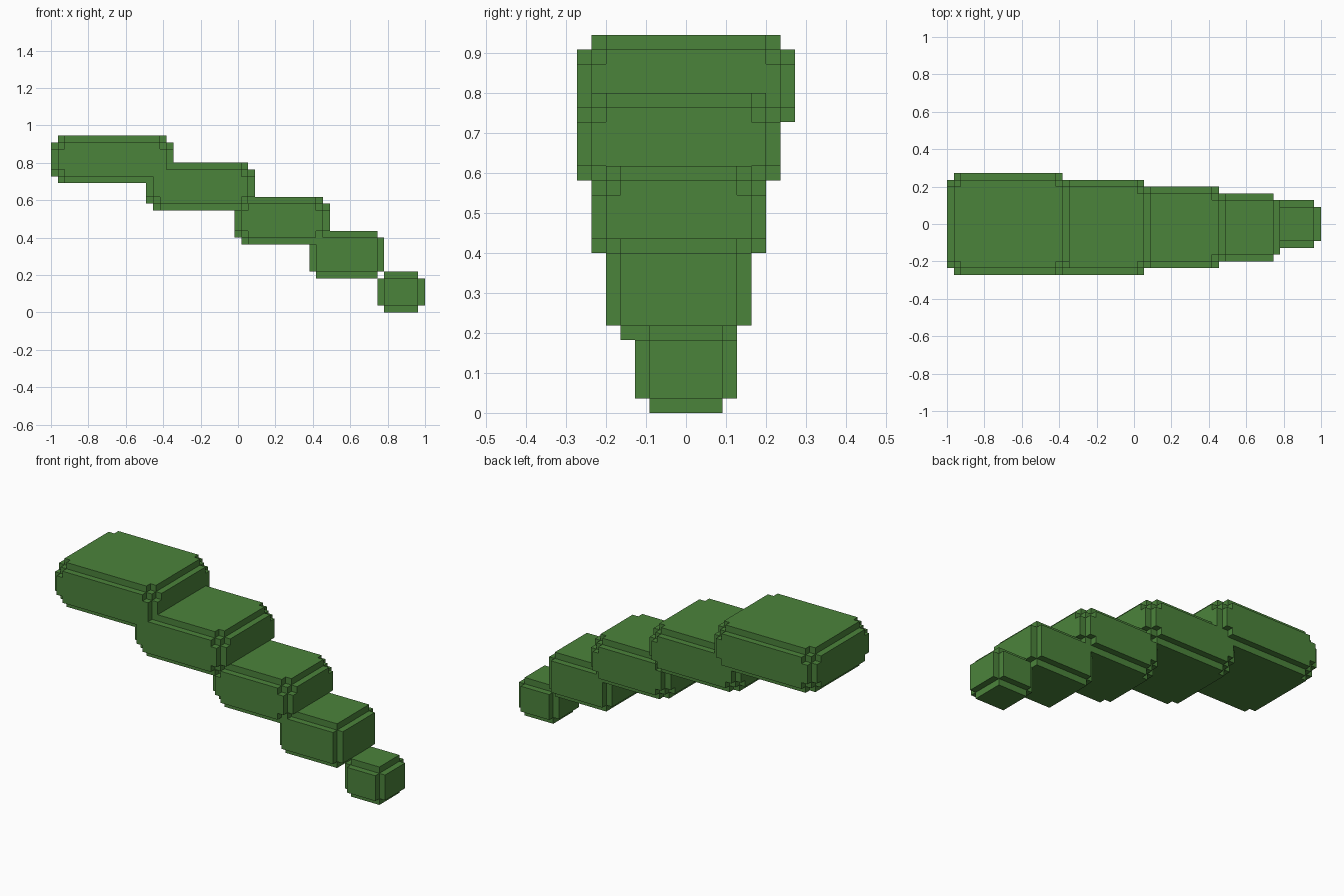
import bpy, bmesh
from itertools import product

cube = bpy.data.objects.get("Cube")
if cube:
    bpy.data.objects.remove(cube, do_unlink=True)

U = 2 / 55  # size of one voxel

green = bpy.data.materials.new("leaf green")
green.use_nodes = True
color = (0.071, 0.227, 0.044, 1)
green.diffuse_color = color
bsdf = green.node_tree.nodes["Principled BSDF"]
bsdf.inputs["Base Color"].default_value = color
bsdf.inputs["Roughness"].default_value = 0.8


def stepped_block(name, low, high, notched):
    """Voxel block with its edges, and optionally its corners, stepped in."""
    # Grid lines along each axis: two thin layers at both ends, one thick core
    cuts = [(a, a + 1, a + 2, b - 2, b - 1, b) for a, b in zip(low, high)]

    def solid(cell):
        if min(cell) < 0 or max(cell) > 4:
            return False
        depth = sorted(min(i, 4 - i) for i in cell)
        return depth[1] > 0 and not (notched and depth == [0, 1, 1])

    bm = bmesh.new()
    for cell in product(range(5), repeat=3):
        if not solid(cell):
            continue
        for axis, side in product(range(3), (0, 1)):
            beyond = list(cell)
            beyond[axis] += 2 * side - 1
            if solid(beyond):
                continue
            corners = []
            for s, t in ((0, 0), (1, 0), (1, 1), (0, 1)):
                p = list(cell)
                p[axis] += side
                p[(axis + 1) % 3] += s
                p[(axis + 2) % 3] += t
                corners.append(bm.verts.new([cuts[k][p[k]] * U for k in range(3)]))
            bm.faces.new(corners if side else corners[::-1])

    # Weld the cells and merge flat neighbouring faces
    bmesh.ops.remove_doubles(bm, verts=bm.verts, dist=U / 100)
    bmesh.ops.dissolve_limit(bm, angle_limit=0.01, verts=bm.verts, edges=bm.edges)
    bmesh.ops.translate(bm, verts=bm.verts, vec=(-1, -7.5 * U, 0))
    mesh = bpy.data.meshes.new(name)
    bm.to_mesh(mesh)
    bm.free()
    mesh.materials.append(green)
    bpy.context.collection.objects.link(bpy.data.objects.new(name, mesh))


# Descending chain of segments, from the thick end to the tip
stepped_block("base_segment", (0, 0, 19), (18, 15, 26), True)
stepped_block("upper_segment", (14, 0, 15), (30, 14, 22), True)
stepped_block("middle_segment", (27, 1, 10), (41, 13, 17), True)
stepped_block("lower_segment", (38, 2, 5), (49, 12, 12), False)
stepped_block("tip_segment", (48, 4, 0), (55, 11, 6), False)
